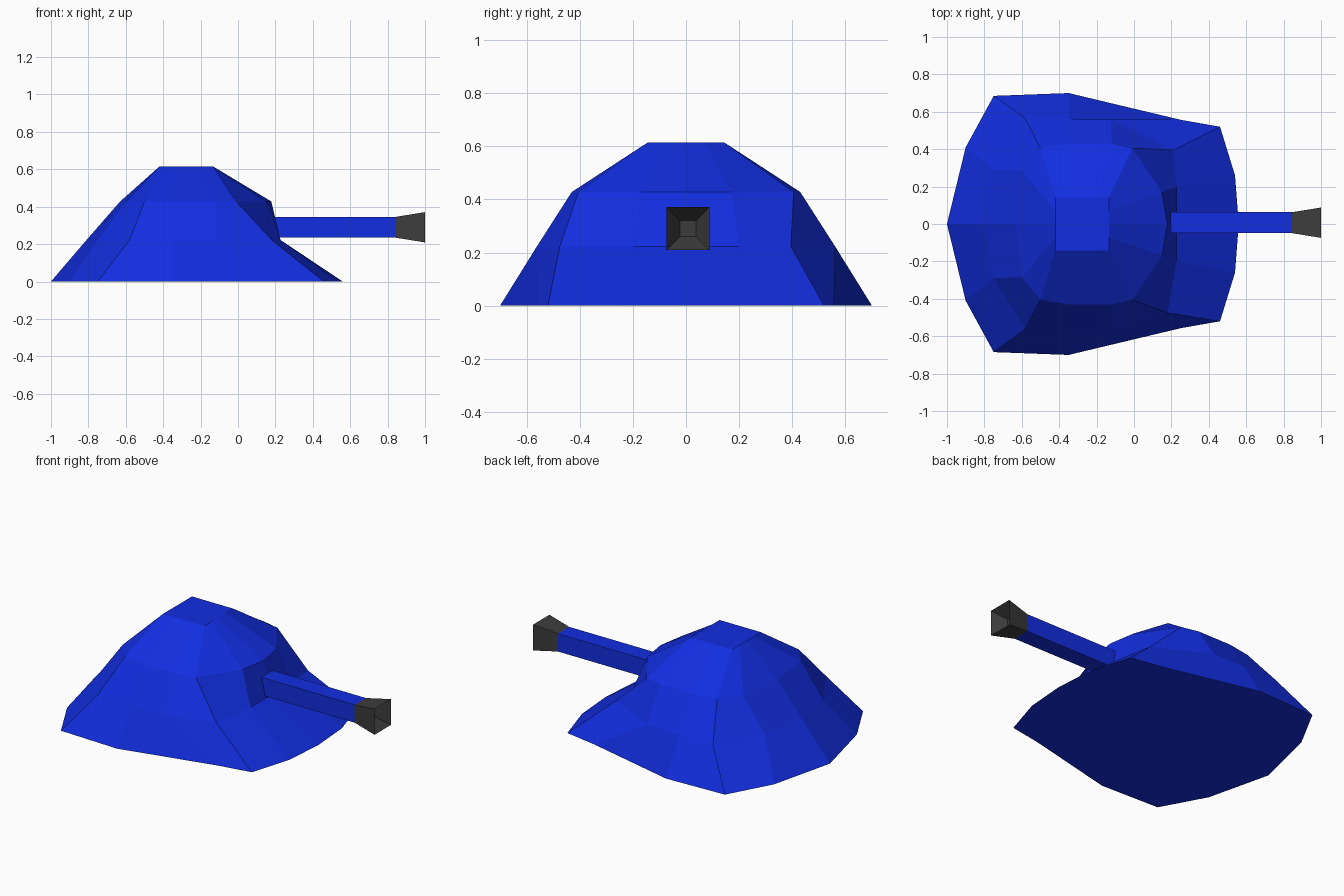
import bpy, bmesh

if "Cube" in bpy.data.objects:
    bpy.data.objects.remove(bpy.data.objects["Cube"])


def paint(name, rgb):
    mat = bpy.data.materials.new(name)
    mat.diffuse_color = (*rgb, 1)
    mat.use_nodes = True
    mat.node_tree.nodes["Principled BSDF"].inputs["Base Color"].default_value = mat.diffuse_color
    return mat


def loft(name, rings, mat, cap_start=True, cap_end=True):
    """Skin a list of equal-length rings of 3D points with flat faces."""
    bm = bmesh.new()
    loops = [[bm.verts.new(p) for p in ring] for ring in rings]
    n = len(loops[0])
    for a, b in zip(loops, loops[1:]):
        for i in range(n):
            j = (i + 1) % n
            bm.faces.new((a[i], a[j], b[j], b[i]))
    if cap_start:
        bm.faces.new(loops[0][::-1])
    if cap_end:
        bm.faces.new(loops[-1])
    bmesh.ops.recalc_face_normals(bm, faces=bm.faces)
    mesh = bpy.data.meshes.new(name)
    bm.to_mesh(mesh)
    bm.free()
    mesh.materials.append(mat)
    obj = bpy.data.objects.new(name, mesh)
    bpy.context.collection.objects.link(obj)
    return obj


def mirrored_ring(z, half):
    """Close a half outline (nose to tail, y >= 0) across the x axis."""
    return [(x, y, z) for x, y in half] + [(x, -y, z) for x, y in half[-2:0:-1]]


def square(x, r, cy=0.007, cz=0.29):
    return [(x, cy + sy * r, cz + sz * r)
            for sy, sz in ((-1, -1), (1, -1), (1, 1), (-1, 1))]


blue = paint("blue_paint", (0.006, 0.027, 0.75))
dark = paint("dark_metal", (0.045, 0.045, 0.045))

# Turret shell: four outlines from the base up to the flat roof
base = mirrored_ring(0.0, [(0.56, 0), (0.54, 0.26), (0.46, 0.52), (0.25, 0.557),
                           (-0.35, 0.70), (-0.75, 0.685), (-0.90, 0.41), (-1.0, 0)])
waist = mirrored_ring(0.222, [(0.227, 0), (0.227, 0.20), (0.21, 0.395), (-0.12, 0.562),
                              (-0.35, 0.562), (-0.58, 0.562), (-0.75, 0.29), (-0.81, 0)])
waist[-2] = (0.18, -0.475, 0.222)   # the front cheek is uneven on this side
shoulder = mirrored_ring(0.428, [(0.178, 0), (0.15, 0.17), (-0.01, 0.405), (-0.12, 0.43),
                                 (-0.35, 0.43), (-0.50, 0.405), (-0.60, 0.285), (-0.63, 0)])
roof = mirrored_ring(0.615, [(-0.133, 0), (-0.133, 0.07), (-0.133, 0.143), (-0.20, 0.143),
                             (-0.33, 0.143), (-0.42, 0.143), (-0.42, 0.07), (-0.42, 0)])
loft("turret_shell", [base, waist, shoulder, roof], blue)

# Square gun barrel
loft("gun_barrel", [square(0.195, 0.056), square(0.85, 0.056)], blue)

# Flared muzzle with a funnel-shaped bore
loft("muzzle", [square(0.845, 0.056), square(1.0, 0.081), square(0.92, 0.03)], dark)
